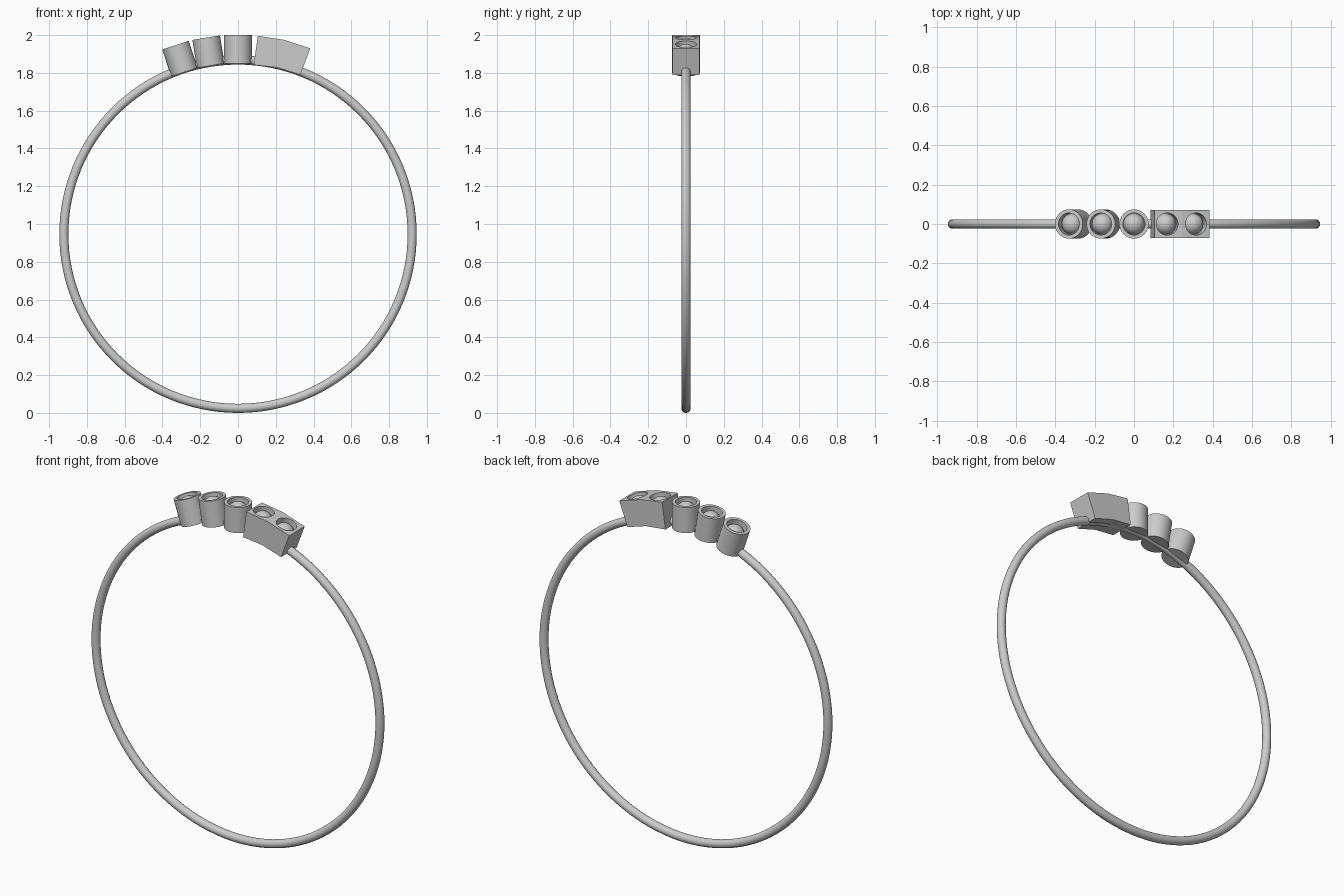
import bpy, bmesh, math
from mathutils import Matrix, Vector

if "Cube" in bpy.data.objects:
    bpy.data.objects.remove(bpy.data.objects["Cube"])

CZ = 0.946                 # ring centre height
R_TOP, R_BOT = 1.054, 0.904  # radial extent of the settings
HOLE_R, HOLE_D = 0.056, 0.055


def radial(angle, r=0.0):
    """Frame at ring angle (degrees from top, + to the right), local z outward."""
    return (Matrix.Translation((0, 0, CZ)) @ Matrix.Rotation(math.radians(angle), 4, 'Y')
            @ Matrix.Translation((0, 0, r)))


def make(name, bm, smooth=True):
    bmesh.ops.recalc_face_normals(bm, faces=bm.faces)
    me = bpy.data.meshes.new(name)
    bm.to_mesh(me)
    bm.free()
    ob = bpy.data.objects.new(name, me)
    bpy.context.collection.objects.link(ob)
    if smooth:
        bpy.ops.object.select_all(action='DESELECT')
        ob.select_set(True)
        bpy.context.view_layer.objects.active = ob
        bpy.ops.object.shade_smooth_by_angle(angle=math.radians(35))
    return ob


def cup(name, angle, radius=0.074):
    # round setting: lathed profile with a recessed seat
    prof = [(0, R_BOT), (radius, R_BOT), (radius, R_TOP), (HOLE_R, R_TOP),
            (HOLE_R, R_TOP - HOLE_D), (0, R_TOP - HOLE_D)]
    bm = bmesh.new()
    vs = [bm.verts.new((x, 0, z)) for x, z in prof]
    edges = [bm.edges.new(p) for p in zip(vs, vs[1:])]
    bmesh.ops.spin(bm, geom=vs + edges, axis=(0, 0, 1), cent=(0, 0, 0),
                   steps=48, angle=2 * math.pi)
    bmesh.ops.remove_doubles(bm, verts=bm.verts, dist=1e-5)
    bm.transform(radial(angle))
    return make(name, bm)


def gem(name, angle):
    # round stone sitting inside the recess
    bm = bmesh.new()
    bmesh.ops.create_uvsphere(bm, u_segments=32, v_segments=16, radius=0.0535)
    bm.transform(radial(angle, R_TOP - 0.0545))
    return make(name, bm)


# band
bpy.ops.mesh.primitive_torus_add(major_radius=0.922, minor_radius=0.024, major_segments=128,
                                 minor_segments=24, location=(0, 0, CZ),
                                 rotation=(math.pi / 2, 0, 0))
bpy.context.object.name = "band"
bpy.ops.object.shade_smooth()

# round settings
for i, a in enumerate((0, -9.2, -18.3)):
    cup(f"round_setting_{i + 1}", a)
    gem(f"round_stone_{i + 1}", a)

# double block setting, bent in the middle to follow the band
outline = [(0.083, 1.842), (0.209, 1.828), (0.330, 1.790),
           (0.383, 1.930), (0.243, 1.975), (0.105, 1.996)]
bm = bmesh.new()
face = bm.faces.new([bm.verts.new((x, -0.072, z)) for x, z in outline])
ext = bmesh.ops.extrude_face_region(bm, geom=[face])
bmesh.ops.translate(bm, vec=Vector((0, 0.144, 0)),
                    verts=[v for v in ext["geom"] if isinstance(v, bmesh.types.BMVert)])
block = make("block_setting", bm, smooth=False)

# recesses and stones of the block
for i, a in enumerate((9.2, 17.4)):
    bm = bmesh.new()
    bmesh.ops.create_cone(bm, cap_ends=True, segments=48, radius1=HOLE_R, radius2=HOLE_R,
                          depth=2 * HOLE_D)
    bm.transform(radial(a, R_TOP))
    cutter = make(f"recess_cutter_{i + 1}", bm, smooth=False)
    cutter.hide_render = True
    cutter.hide_set(True)
    mod = block.modifiers.new("recess", 'BOOLEAN')
    mod.operation, mod.solver, mod.object = 'DIFFERENCE', 'EXACT', cutter
    gem(f"block_stone_{i + 1}", a)
